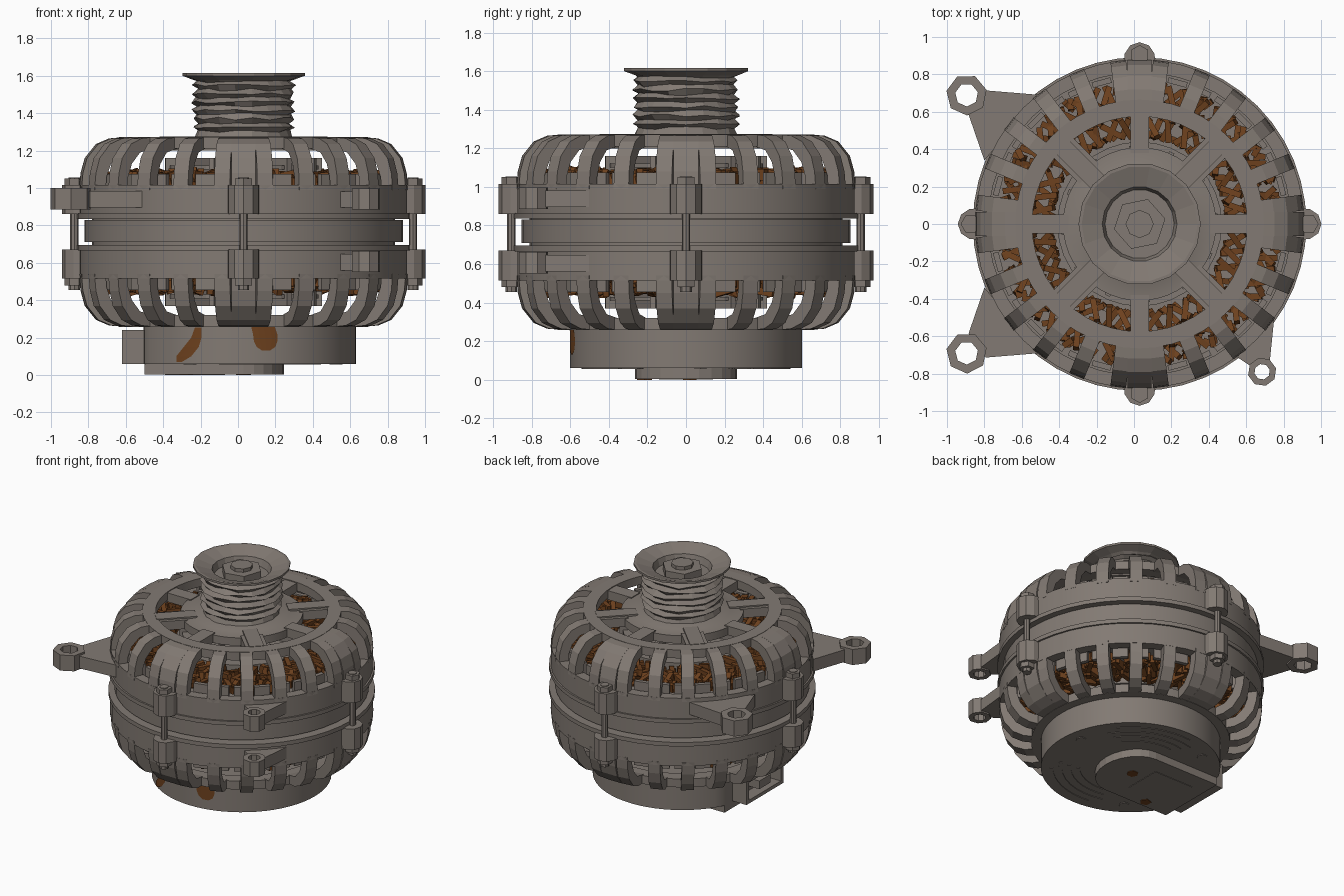
import bpy, bmesh, math, random
from mathutils import Matrix, Vector

if "Cube" in bpy.data.objects:
    bpy.data.objects.remove(bpy.data.objects["Cube"])

random.seed(4)
CX = 0.03                       # body axis
MID = 1.53                      # z -> MID - z mirrors upper housing to lower
TAU = math.tau


def material(name, col):
    m = bpy.data.materials.new(name)
    m.diffuse_color = (*col, 1)
    m.use_nodes = True
    m.node_tree.nodes["Principled BSDF"].inputs["Base Color"].default_value = m.diffuse_color
    return m


METAL = material("cast_metal", (0.225, 0.195, 0.172))
COPPER = material("copper", (0.155, 0.053, 0.013))


def finish(name, bm, mat=METAL, smooth=False):
    bmesh.ops.remove_doubles(bm, verts=bm.verts, dist=1e-5)
    bmesh.ops.recalc_face_normals(bm, faces=bm.faces)
    bmesh.ops.translate(bm, verts=bm.verts, vec=(CX, 0, 0))
    me = bpy.data.meshes.new(name)
    bm.to_mesh(me)
    bm.free()
    me.materials.append(mat)
    ob = bpy.data.objects.new(name, me)
    bpy.context.collection.objects.link(ob)
    if smooth:
        bpy.ops.object.select_all(action='DESELECT')
        ob.select_set(True)
        bpy.context.view_layer.objects.active = ob
        bpy.ops.object.shade_smooth_by_angle(angle=math.radians(30))
    return ob


def lathe(bm, prof, seg=48, c=(0, 0), phase=0.0, jitter=0.0):
    """Revolve a closed (r, z) profile."""
    rings = []
    for i in range(seg):
        a = TAU * i / seg + phase
        loop = []
        for r, z in prof:
            ok = 0.2 < r < 0.3
            q = r + (random.uniform(-jitter, jitter) if ok else 0)
            h = z + (random.uniform(-jitter, jitter) if ok and 1.3 < z < 1.57 else 0)
            loop.append(bm.verts.new((c[0] + q * math.cos(a), c[1] + q * math.sin(a), h)))
        rings.append(loop)
    n = len(prof)
    for i in range(seg):
        A, B = rings[i], rings[(i + 1) % seg]
        for j in range(n):
            k = (j + 1) % n
            if prof[j][0] == 0 and prof[k][0] == 0:
                continue
            bm.faces.new((A[j], B[j], B[k], A[k]))


def ring(r0, r1, z0, z1):
    return [(r0, z0), (r1, z0), (r1, z1), (r0, z1)]


def prism(bm, pts, z0, z1, m=None):
    """Extrude a polygon from z0 to z1, optionally transformed."""
    m = m or Matrix()
    lo = [bm.verts.new(m @ Vector((x, y, z0))) for x, y in pts]
    hi = [bm.verts.new(m @ Vector((x, y, z1))) for x, y in pts]
    bm.faces.new(lo[::-1])
    bm.faces.new(hi)
    for i in range(len(pts)):
        k = (i + 1) % len(pts)
        bm.faces.new((lo[i], lo[k], hi[k], hi[i]))


def rect(x0, x1, y0, y1):
    return [(x0, y0), (x1, y0), (x1, y1), (x0, y1)]


def turn(a):
    return Matrix.Rotation(a, 4, 'Z')


def circle(r, n, c=(0, 0), phase=0.0):
    return [(c[0] + r * math.cos(TAU * i / n + phase),
             c[1] + r * math.sin(TAU * i / n + phase)) for i in range(n)]


# Upper and lower housings: band, lip, curved fins, end ring
FIN = [(.88, .99), (.872, 1.08), (.85, 1.16), (.79, 1.235), (.72, 1.265), (.64, 1.272),
       (.64, 1.21), (.73, 1.19), (.785, 1.13), (.81, 1.06), (.815, .99)]
for side, flip in (("upper", False), ("lower", True)):
    fz = (lambda z: MID - z) if flip else (lambda z: z)
    bm = bmesh.new()
    lathe(bm, [(r, fz(z)) for r, z in ring(.81, .88, .86, 1.015)])
    lathe(bm, [(r, fz(z)) for r, z in ring(.81, .892, .835, .865)])
    lathe(bm, [(r, fz(z)) for r, z in ring(.575, .665, 1.21, 1.272)])
    finish(side + "_housing_band", bm, smooth=True)
    bm = bmesh.new()
    stand = Matrix.Rotation(math.pi / 2, 4, 'X')
    prof = [(r, fz(z)) for r, z in FIN]
    for i in range(24):
        prism(bm, prof, -.042, .042, turn(TAU * (i + .5) / 24) @ stand)
    for i in range(4):          # solid blocks behind the bolts
        prism(bm, prof, -.064, .064, turn(TAU * i / 4) @ stand)
    finish(side + "_cooling_fins", bm)

    # Through-bolt lugs with hex heads
    bm = bmesh.new()
    for i in range(4):
        m = turn(TAU * i / 4)
        lug = [(.84, -.085), (.91, -.08), (.955, -.05), (.972, 0), (.955, .05), (.91, .08), (.84, .085)]
        prism(bm, lug, fz(.86), fz(1.015), m)
        prism(bm, circle(.052, 6, (.905, 0)), fz(1.01), fz(1.05), m)
        prism(bm, circle(.03, 8, (.905, 0)), fz(1.05), fz(1.075 if flip else 1.055), m)
    finish(side + "_bolt_lugs", bm)

# Through bolts
bm = bmesh.new()
for i in range(4):
    prism(bm, circle(.022, 8, (.905, 0)), .6, .95, turn(TAU * i / 4))
finish("through_bolts", bm)

# Stator core between housings
bm = bmesh.new()
lathe(bm, [(.5, .55), (.81, .55), (.81, .71), (.852, .71), (.852, .83), (.81, .83), (.81, .98), (.5, .98)])
finish("stator_core", bm, smooth=True)

# Rotor, fans and shaft
bm = bmesh.new()
lathe(bm, [(0, .46), (.44, .46), (.44, 1.07), (0, 1.07)], 32)
lathe(bm, [(0, .3), (.09, .3), (.09, 1.25), (0, 1.25)], 16)
for z in (1.11, .42):
    for i in range(12):
        prism(bm, rect(.2, .42, -.015, .015), z - .05, z + .05, turn(TAU * i / 12 + .1))
    lathe(bm, ring(.1, .4, z - .01, z + .01), 24)
finish("rotor_and_fans", bm)

# Copper winding ends: bundles of tilted wire on both faces
bm = bmesh.new()
for flip in (False, True):
    for n, r, length in ((40, .52, .12), (44, .62, .12), (52, .7, .11), (36, .735, .06)):
        for i in range(n):
            for tilt in (-1, 1):
                a = TAU * (i + random.uniform(-.2, .2)) / n
                z = 1.045 + random.uniform(-.025, .02)
                m = (turn(a) @ Matrix.Translation((r, 0, MID - z if flip else z))
                     @ Matrix.Rotation(tilt * random.uniform(.2, .8), 4, 'Z')
                     @ Matrix.Rotation(random.uniform(-.35, .35), 4, 'Y'))
                prism(bm, rect(-length / 2, length / 2, -.016, .016), -.03, .03, m)
finish("copper_windings", bm, COPPER)

# Slot insulators around the windings
bm = bmesh.new()
for i in range(36):
    for z0, z1 in ((.96, 1.075), (MID - 1.075, MID - .96)):
        prism(bm, rect(.768, .798, -.052, .052), z0, z1, turn(TAU * (i + .5) / 36))
finish("slot_insulators", bm)

# Front face: hub and eight spokes
bm = bmesh.new()
lathe(bm, [(0, 1.2), (.41, 1.2), (.41, 1.258), (.325, 1.264), (.3, 1.275), (0, 1.275)])
finish("front_hub", bm, smooth=True)
bm = bmesh.new()
for i in range(8):
    w = .075 if i % 2 else .05
    prism(bm, rect(.38, .6, -w, w), 1.2, 1.266, turn(TAU * i / 8))
    if i % 2:
        prism(bm, rect(.31, .585, -.05, .05), 1.25, 1.275, turn(TAU * i / 8))
finish("front_spokes", bm)

# Grooved pulley with shallow flange and worn, uneven grooves
grooves = [(.275 if k % 2 else .25, 1.305 + .265 * k / 12) for k in range(13)]
prof = ([(0, 1.26), (.268, 1.26)] + grooves +
        [(.268, 1.578), (.327, 1.6), (.327, 1.615), (.31, 1.615), (.2, 1.58), (.185, 1.53), (0, 1.53)])
bm = bmesh.new()
lathe(bm, prof, 18, jitter=.008)
finish("pulley", bm)
bm = bmesh.new()
prism(bm, circle(.14, 6, phase=.2), 1.52, 1.585)
prism(bm, circle(.075, 8), 1.58, 1.61)
finish("pulley_nut", bm)


# Mounting brackets: hollow boss plus tapered arm
def bracket(name, c, R, hole, roots, z0, z1, n):
    bm = bmesh.new()
    lathe(bm, ring(hole, R, z0, z1), n, c, .25)
    mid = ((Vector(roots[0]) + Vector(roots[1])) / 2) - Vector(c)
    a = math.atan2(mid.y, mid.x)
    ends = [(c[0] + R * .96 * math.cos(a + s), c[1] + R * .96 * math.sin(a + s)) for s in (.85, -.85)]
    prism(bm, [roots[0], roots[1]] + ends, z0 + .01, z1 - .015)
    finish(name, bm)


for s, label in ((1, "rear"), (-1, "front")):
    pts = [(-.53, s * .69), (-.83, s * .34)]
    bracket(label + "_mount_bracket", (-.925, s * .69), .11, .062,
            pts[::-1] if s > 0 else pts, .885, 1.0, 7)
for z, label in ((.885, "upper"), (.55, "lower")):
    bracket(label + "_adjuster_bracket", (.655, -.79), .077, .042,
            [(.72, -.5), (.49, -.69)], z, z + .112, 8)

# Rear end plate and cap with a flat side
bm = bmesh.new()
lathe(bm, [(0, .262), (.6, .262), (.6, .31), (0, .31)])
finish("rear_plate", bm)
bm = bmesh.new()
prism(bm, [(max(x, -.535), y) for x, y in circle(.6, 64)], .06, .265)
finish("rear_cap", bm, smooth=True)

# Regulator cover under the cap: rounded end, square tail, raised panel
bm = bmesh.new()
cover = [(.215 * math.cos(a), .265 * math.sin(a))
         for a in [math.pi * (k / 12 - .5) for k in range(13)]]
prism(bm, cover + [(-.53, .265), (-.53, -.265)], .004, .065)
prism(bm, rect(-.42, -.1, -.14, .14), .001, .006)
finish("regulator_cover", bm)

# Copper spots on the regulator cover
bm = bmesh.new()
prism(bm, circle(.04, 6, (0, .02)), 0, .006)
prism(bm, circle(.04, 5, (-.31, -.215)), 0, .006)
finish("copper_spots", bm, COPPER)

# Vent louvres and screw sockets on the cap underside
bm = bmesh.new()
for s in (-1, 1):
    for r, a0, a1 in ((.34, .7, 1.7), (.4, .6, 1.8), (.46, .55, 1.85), (.52, .7, 1.7)):
        for k in range(8):
            angs = [s * (a0 + (a1 - a0) * (k + d) / 8) for d in (0, 1)]
            quad = [(q * math.cos(a), q * math.sin(a))
                    for q, a in ((r, angs[0]), (r + .022, angs[0]), (r + .022, angs[1]), (r, angs[1]))]
            prism(bm, quad, .056, .061)
for a in (.15, 2.15, 4.1):
    prism(bm, circle(.035, 6, (.5 * math.cos(a), .5 * math.sin(a))), .055, .061)
finish("vent_louvres", bm)

# Plug socket on the flat side
bm = bmesh.new()
for y0, y1, z0, z1 in ((-.25, .18, .06, .085), (-.25, .18, .215, .24),
                       (-.25, -.22, .085, .215), (.15, .18, .085, .215), (-.1, .03, .12, .18)):
    prism(bm, rect(-.65, -.53, y0, y1), z0, z1)
prism(bm, rect(-.56, -.53, -.22, .15), .085, .215)
finish("plug_socket", bm)

# Copper patches on the cap wall, given as rows of (z, left, right)
PATCHES = ([(.07, -.36, -.33), (.1, -.36, -.28), (.15, -.32, -.24), (.2, -.28, -.225), (.255, -.26, -.225)],
           [(.13, .1, .14), (.15, .07, .17), (.18, .055, .18), (.22, .05, .18), (.262, .04, .165)])
bm = bmesh.new()
for rows in PATCHES:
    grid = []
    for z, a, b in rows:
        xs = [a + (b - a) * k / 4 for k in range(5)]
        grid.append([bm.verts.new((x, -math.sqrt(.604 ** 2 - x * x), z)) for x in xs])
    for A, B in zip(grid, grid[1:]):
        for k in range(4):
            bm.faces.new((A[k], A[k + 1], B[k + 1], B[k]))
finish("copper_patches", bm, COPPER)
